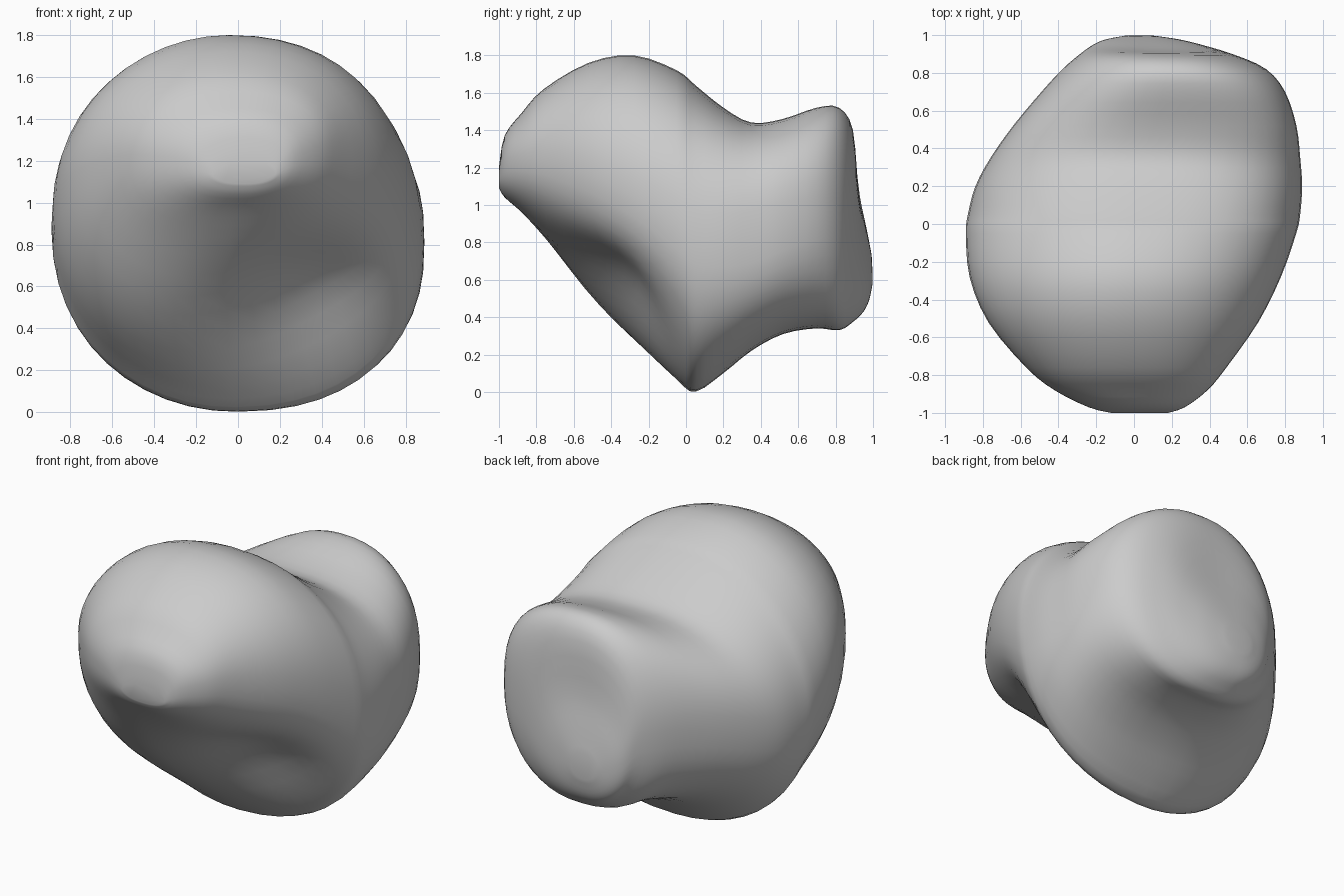
import bpy, bmesh, math
from mathutils import Vector

SIDES = 48      # points around each section
STEPS = 3       # sections between neighbouring stations

# Cross-sections from front to back: y, x min, x max, z min, z max,
# roundness, roundness of the lower corner at x min (1 is an ellipse, lower is boxier)
STATIONS = [
    (-1.0, -.12, .18, 1.09, 1.2, .85, .8),
    (-.97, -.24, .27, 1.04, 1.37, .85, .8),
    (-.88, -.42, .39, .96, 1.49, .86, .78),
    (-.76, -.57, .49, .83, 1.62, .88, .78),
    (-.52, -.77, .66, .55, 1.76, .9, .8),
    (-.28, -.87, .78, .28, 1.8, .9, .88),
    (-.05, -.89, .86, .06, 1.72, .88, .98),
    (.05, -.88, .88, 0, 1.64, .85, .98),
    (.2, -.84, .89, .1, 1.52, .79, .92),
    (.35, -.76, .88, .22, 1.44, .72, .86),
    (.52, -.64, .86, .31, 1.46, .73, .82),
    (.7, -.49, .8, .34, 1.52, .8, .8),
    (.82, -.38, .7, .33, 1.52, .84, .8),
    (.9, -.29, .53, .38, 1.4, .84, .82),
    (.95, -.22, .37, .43, 1.08, .84, .84),
    (.98, -.15, .25, .49, .9, .86, .86),
    (1.0, -.05, .12, .58, .74, .9, .9),
]


def make_material(name, color):
    mat = bpy.data.materials.new(name)
    mat.use_nodes = True
    mat.diffuse_color = color
    mat.node_tree.nodes["Principled BSDF"].inputs["Base Color"].default_value = color
    return mat


def catmull(a, b, c, d, t):
    """Smooth blend from b to c, component by component."""
    return [q + t / 2 * (r - p + t * (2 * p - 5 * q + 4 * r - s + t * (3 * (q - r) + s - p)))
            for p, q, r, s in zip(a, b, c, d)]


def smooth_stations(rows):
    last = len(rows) - 1
    for i in range(last):
        before, after = rows[max(i - 1, 0)], rows[min(i + 2, last)]
        for k in range(STEPS):
            yield catmull(before, rows[i], rows[i + 1], after, k / STEPS)
    yield rows[last]


def rounded(value, power):
    """Superellipse term."""
    return math.copysign(abs(value) ** power, value)


def section(row):
    """Ring of points whose corners differ from side to side."""
    y, left, right, low, high, power, low_power = row
    for k in range(SIDES):
        angle = math.tau * k / SIDES
        c, s = math.cos(angle), math.sin(angle)
        if c > 0:
            corner = power
        else:
            corner = low_power if s < 0 else power + .13
        yield Vector(((left + right + rounded(c, corner) * (right - left)) / 2, y,
                      (low + high + rounded(s, corner) * (high - low)) / 2))


def press(point, centre, push, radius):
    """Soft hollow or swelling around a centre."""
    return push * math.exp(-((point - centre).length / radius) ** 2)


def loft(name, rows, presses, mat):
    bm = bmesh.new()
    rings = []
    for row in smooth_stations(rows):
        ring = []
        for p in section(row):
            shift = sum((press(p, *h) for h in presses), Vector())
            ring.append(bm.verts.new(p + shift))
        rings.append(ring)
    for a, b in zip(rings, rings[1:]):
        for k in range(SIDES):
            n = (k + 1) % SIDES
            bm.faces.new((a[k], a[n], b[n], b[k]))
    # Close both ends
    bm.faces.new(rings[0])
    bm.faces.new(rings[-1])
    bmesh.ops.recalc_face_normals(bm, faces=bm.faces)
    mesh = bpy.data.meshes.new(name)
    bm.to_mesh(mesh)
    bm.free()
    mesh.materials.append(mat)
    obj = bpy.data.objects.new(name, mesh)
    bpy.context.collection.objects.link(obj)
    return obj


cube = bpy.data.objects.get("Cube")
if cube:
    bpy.data.objects.remove(cube, do_unlink=True)

grey = make_material("stone_grey", (.6, .6, .6, 1))

# Hollow under the front lip, slight swelling beside it, shallow dish in the rear knob
presses = [
    (Vector((.35, -.36, .54)), Vector((0, .12, .13)), .37),
    (Vector((-.5, -.42, .55)), Vector((0, -.035, -.025)), .4),
    (Vector((.12, .93, 1.05)), Vector((0, -.03, 0)), .3),
]
body = loft("rounded_body", STATIONS, presses, grey)

# Smooth shading, keeping the front lip crisp
bpy.context.view_layer.objects.active = body
body.select_set(True)
bpy.ops.object.shade_smooth_by_angle(angle=math.radians(40))
